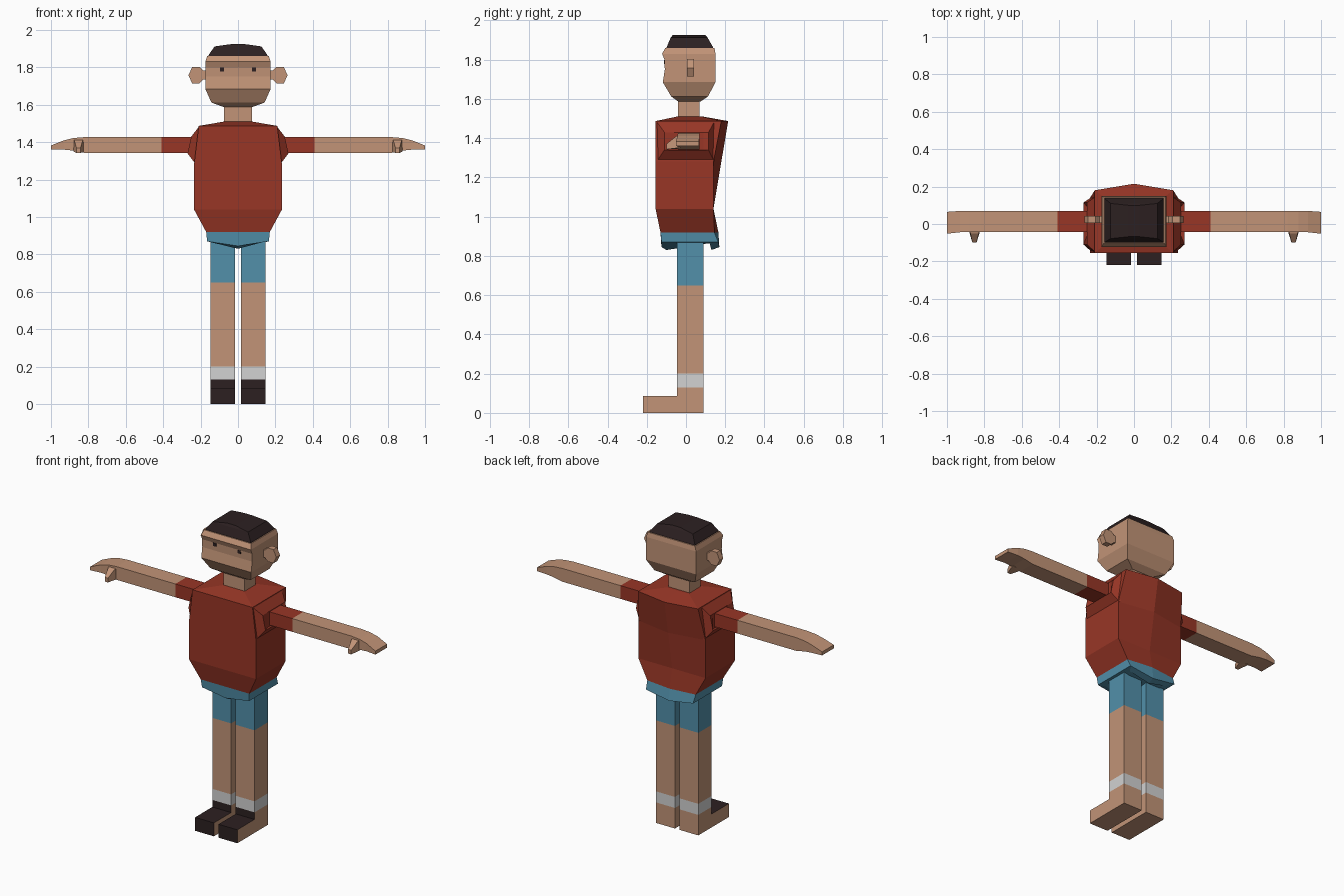
import bpy, bmesh


def srgb(*rgb):
    return tuple((c / 255 / 12.92) if c < 11 else ((c / 255 + 0.055) / 1.055) ** 2.4 for c in rgb) + (1.0,)


def material(name, *rgb):
    m = bpy.data.materials.new(name)
    m.diffuse_color = srgb(*rgb)
    return m


SKIN = material("skin", 194, 148, 119)
RED = material("shirt red", 152, 54, 38)
BLUE = material("shorts blue", 82, 144, 170)
DARK = material("dark brown black", 44, 32, 33)
WHITE = material("sock white", 210, 210, 210)


def loft(name, rings, mats, rule=None, mirror=False):
    """Skin equal-length rings of 3D points, cap both ends, colour faces by rule(centre, normal)."""
    bm = bmesh.new()
    loops = [[bm.verts.new(p) for p in ring] for ring in rings]
    n = len(loops[0])
    for a, b in zip(loops, loops[1:]):
        for i in range(n):
            j = (i + 1) % n
            bm.faces.new((a[i], a[j], b[j], b[i]))
    bm.faces.new(loops[0])
    bm.faces.new(loops[-1])
    bmesh.ops.recalc_face_normals(bm, faces=bm.faces)
    for f in bm.faces:
        f.normal_update()
        f.material_index = rule(f.calc_center_median(), f.normal) if rule else 0
    me = bpy.data.meshes.new(name)
    bm.to_mesh(me)
    bm.free()
    for m in mats:
        me.materials.append(m)
    ob = bpy.data.objects.new(name, me)
    bpy.context.collection.objects.link(ob)
    if mirror:
        ob.modifiers.new("mirror", "MIRROR").use_mirror_merge = False
    return ob


def flat(z, x0, x1, y0, y1):
    """Horizontal rectangle."""
    return [(x0, y0, z), (x1, y0, z), (x1, y1, z), (x0, y1, z)]


def side(x, y0, y1, z0, z1, dx=0.0):
    """Sideways-facing rectangle; dx moves the top edge along x."""
    return [(x, y0, z0), (x, y1, z0), (x + dx, y1, z1), (x + dx, y0, z1)]


def body(z, x, yf, yb, yc, zc=None):
    """Torso ring with a centre ridge on front and back."""
    zc = z if zc is None else zc
    return [(0, yf, zc), (x, yf, z), (x, yb, z), (0, yc, zc), (-x, yb, z), (-x, yf, z)]


# Torso: shirt above the waist, shorts below
loft("torso", [
    body(1.51, 0.075, -0.045, 0.08, 0.085),
    body(1.487, 0.21, -0.155, 0.18, 0.215),
    body(1.28, 0.235, -0.155, 0.14, 0.18),
    body(1.04, 0.235, -0.155, 0.14, 0.14),
    body(0.92, 0.17, -0.13, 0.145, 0.165),
    body(0.87, 0.165, -0.125, 0.165, 0.17, 0.845),
    body(0.865, 0.13, -0.10, 0.12, 0.13, 0.83),
], [RED, BLUE], lambda c, n: int(c.z < 0.921))

# Shoulder flares around the arm holes
loft("shoulder", [
    side(0.225, -0.15, 0.145, 1.28, 1.485, -0.018),
    side(0.27, -0.11, 0.115, 1.34, 1.43, -0.02),
    side(0.25, -0.06, 0.09, 1.335, 1.43),
], [RED], mirror=True)

# Arm with short sleeve and flat mitten hand
loft("arm", [
    side(0.22, -0.042, 0.07, 1.343, 1.427),
    side(0.41, -0.042, 0.07, 1.343, 1.427),
    side(0.82, -0.042, 0.07, 1.343, 1.427),
    side(0.88, -0.042, 0.07, 1.355, 1.422),
    side(0.93, -0.044, 0.07, 1.36, 1.41),
    side(1.0, -0.052, 0.065, 1.36, 1.382),
], [SKIN, RED], lambda c, n: int(c.x < 0.41), mirror=True)

# Thumb: a small wedge pointing forward
loft("thumb", [
    [(0.825, -0.03, 1.35), (0.88, -0.03, 1.35), (0.88, -0.03, 1.415), (0.825, -0.03, 1.415)],
    [(0.825, -0.045, 1.345), (0.88, -0.045, 1.35), (0.875, -0.05, 1.41), (0.83, -0.05, 1.41)],
    [(0.842, -0.10, 1.343), (0.864, -0.10, 1.343), (0.864, -0.10, 1.37), (0.842, -0.10, 1.37)],
], [SKIN], mirror=True)


# Leg: shorts, skin, sock, and a dark front at the ankle
def leg_colour(c, n):
    if c.z > 0.65:
        return 1
    if 0.13 < c.z < 0.2:
        return 2
    return 3 if c.z < 0.13 and n.y < -0.5 else 0


loft("leg", [flat(z, 0.016, 0.148, -0.046, 0.088) for z in (0, 0.13, 0.2, 0.65, 0.9)],
     [SKIN, BLUE, WHITE, DARK], leg_colour, mirror=True)

# Foot: dark on top and front
loft("foot", [flat(z, 0.016, 0.148, -0.218, -0.046) for z in (0, 0.085)],
     [SKIN, DARK], lambda c, n: int(n.y < -0.5 or n.z > 0.5), mirror=True)

# Neck
loft("neck", [flat(z, -0.075, 0.075, -0.04, 0.07) for z in (1.48, 1.62)], [SKIN])

# Head with a slight brow ridge
loft("head", [flat(z, -x, x, y0, y1) for z, x, y0, y1 in (
    (1.587, 0.075, -0.04, 0.075),
    (1.612, 0.142, -0.075, 0.112),
    (1.685, 0.175, -0.118, 0.15),
    (1.75, 0.175, -0.108, 0.15),
    (1.80, 0.175, -0.11, 0.15),
    (1.83, 0.175, -0.122, 0.15),
    (1.86, 0.165, -0.105, 0.145))], [SKIN])

# Hair cap
loft("hair", [flat(z, -x, x, y0, y1) for z, x, y0, y1 in (
    (1.855, 0.16, -0.10, 0.14),
    (1.865, 0.158, -0.098, 0.137),
    (1.912, 0.125, -0.078, 0.11),
    (1.925, 0.03, -0.068, 0.10))], [DARK])

# Ears: thin rounded outline given depth
ear = [(0.165, 1.735), (0.185, 1.735), (0.205, 1.715), (0.245, 1.715), (0.265, 1.757),
       (0.245, 1.802), (0.205, 1.802), (0.185, 1.782), (0.165, 1.782)]
loft("ear", [[(x, y, z) for x, z in ear] for y in (0.005, 0.042)], [SKIN], mirror=True)

# Eyes: thin dark plates
loft("eye", [[(x, y, z) for x, z in ((0.075, 1.779), (0.096, 1.779), (0.096, 1.799), (0.075, 1.799))]
             for y in (-0.113, -0.106)], [DARK], mirror=True)
